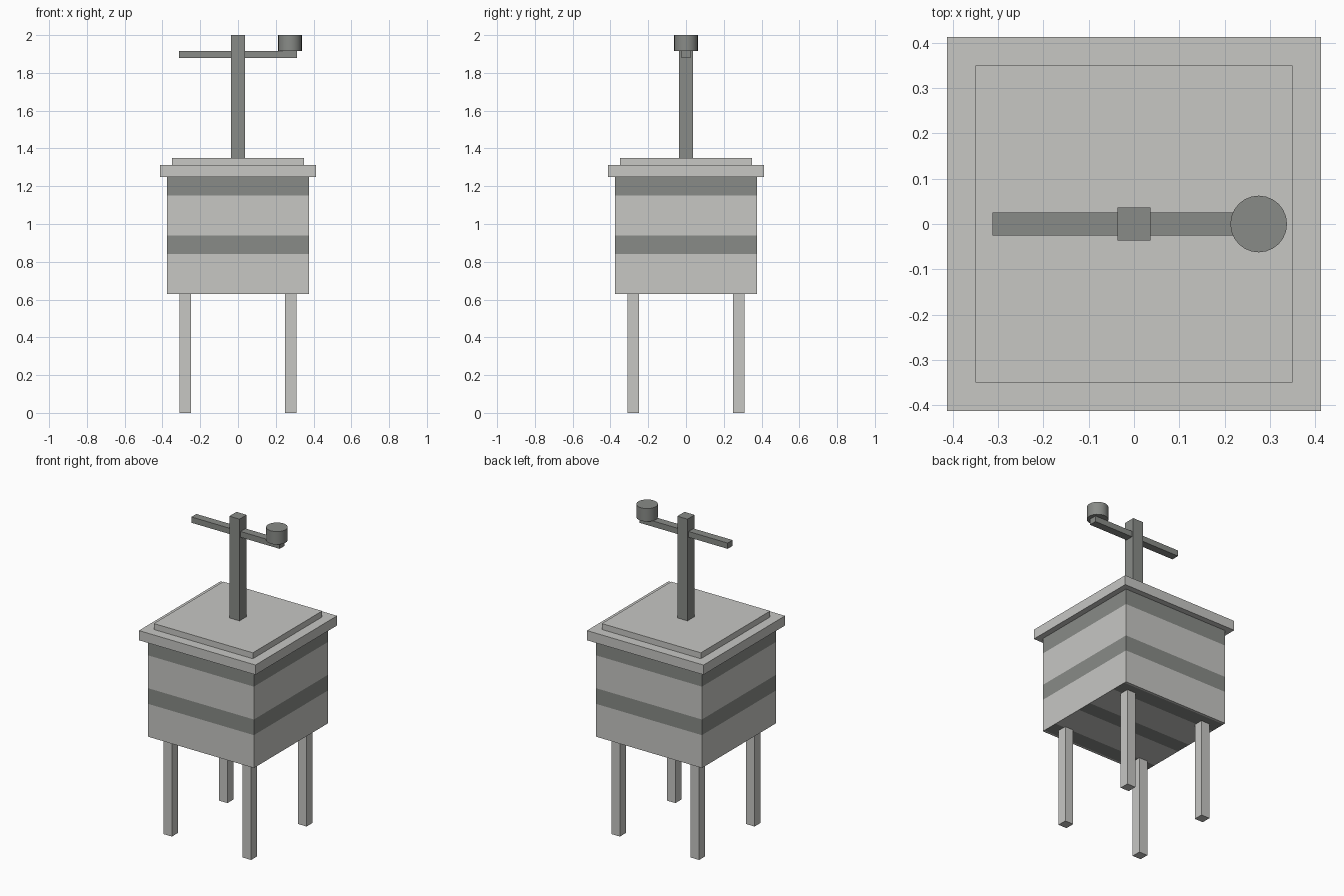
import bpy
import bmesh
import math

default = bpy.data.objects.get("Cube")
if default:
    bpy.data.objects.remove(default, do_unlink=True)


def material(name, colour):
    mat = bpy.data.materials.new(name)
    mat.use_nodes = True
    mat.diffuse_color = colour
    mat.node_tree.nodes["Principled BSDF"].inputs["Base Color"].default_value = colour
    return mat


LIGHT = material("light grey", (0.57, 0.57, 0.55, 1))
DARK = material("dark grey", (0.25, 0.26, 0.245, 1))


def finish(name, bm, *mats):
    mesh = bpy.data.meshes.new(name)
    bm.to_mesh(mesh)
    bm.free()
    for mat in mats:
        mesh.materials.append(mat)
    obj = bpy.data.objects.new(name, mesh)
    bpy.context.collection.objects.link(obj)
    return obj


def box_mesh(half_x, half_y, low, high, x=0, y=0):
    bm = bmesh.new()
    bmesh.ops.create_cube(bm, size=2)
    for v in bm.verts:
        v.co = (x + v.co.x * half_x, y + v.co.y * half_y,
                high if v.co.z > 0 else low)
    return bm


# Four legs
for side, sx in (("left", 1), ("right", -1)):
    for end, sy in (("front", -1), ("back", 1)):
        finish(f"{end}_{side}_leg",
               box_mesh(0.03, 0.03, 0, 0.63, sx * 0.28, sy * 0.28), LIGHT)

# Striped body: cut the walls into bands, then the underside into strips
BOTTOM, TOP = 0.63, 1.25
wall_bands = [(0.84, 0.94), (1.15, TOP)]
floor_bands = [(c - 0.05, c + 0.05) for c in (-0.31, 0, 0.31)]
bm = box_mesh(0.375, 0.375, BOTTOM, TOP)
for z in (0.84, 0.94, 1.15):
    bmesh.ops.bisect_plane(bm, geom=bm.verts[:] + bm.edges[:] + bm.faces[:],
                           plane_co=(0, 0, z), plane_no=(0, 0, 1))
for band in floor_bands:
    for y in band:
        floor = [f for f in bm.faces if f.calc_center_median().z < BOTTOM + 0.001]
        edges = {e for f in floor for e in f.edges}
        verts = {v for f in floor for v in f.verts}
        bmesh.ops.bisect_plane(bm, geom=list(verts) + list(edges) + floor,
                               plane_co=(0, y, 0), plane_no=(0, 1, 0))
bm.normal_update()
for f in bm.faces:
    centre = f.calc_center_bounds()
    on_floor = f.normal.z < -0.5
    value = centre.y if on_floor else centre.z
    bands = floor_bands if on_floor else wall_bands
    f.material_index = int(any(a < value < b for a, b in bands))
finish("striped_body", bm, LIGHT, DARK)

# Stepped lid
finish("lid_rim", box_mesh(0.412, 0.412, TOP, 1.312), LIGHT)
finish("lid_step", box_mesh(0.35, 0.35, 1.312, 1.35), LIGHT)

# Post and crossbar
finish("post", box_mesh(0.036, 0.036, 1.35, 2), DARK)
finish("crossbar", box_mesh(0.312, 0.025, 1.88, 1.917), DARK)

# Round cup on the left end of the crossbar
bm = bmesh.new()
bmesh.ops.create_cone(bm, cap_ends=True, segments=24, radius1=0.0625,
                      radius2=0.0625, depth=0.083)
bmesh.ops.translate(bm, verts=bm.verts, vec=(0.275, 0, 1.9585))
cup = finish("cup", bm, DARK)
bpy.ops.object.select_all(action="DESELECT")
cup.select_set(True)
bpy.context.view_layer.objects.active = cup
bpy.ops.object.shade_smooth_by_angle(angle=math.radians(40))
